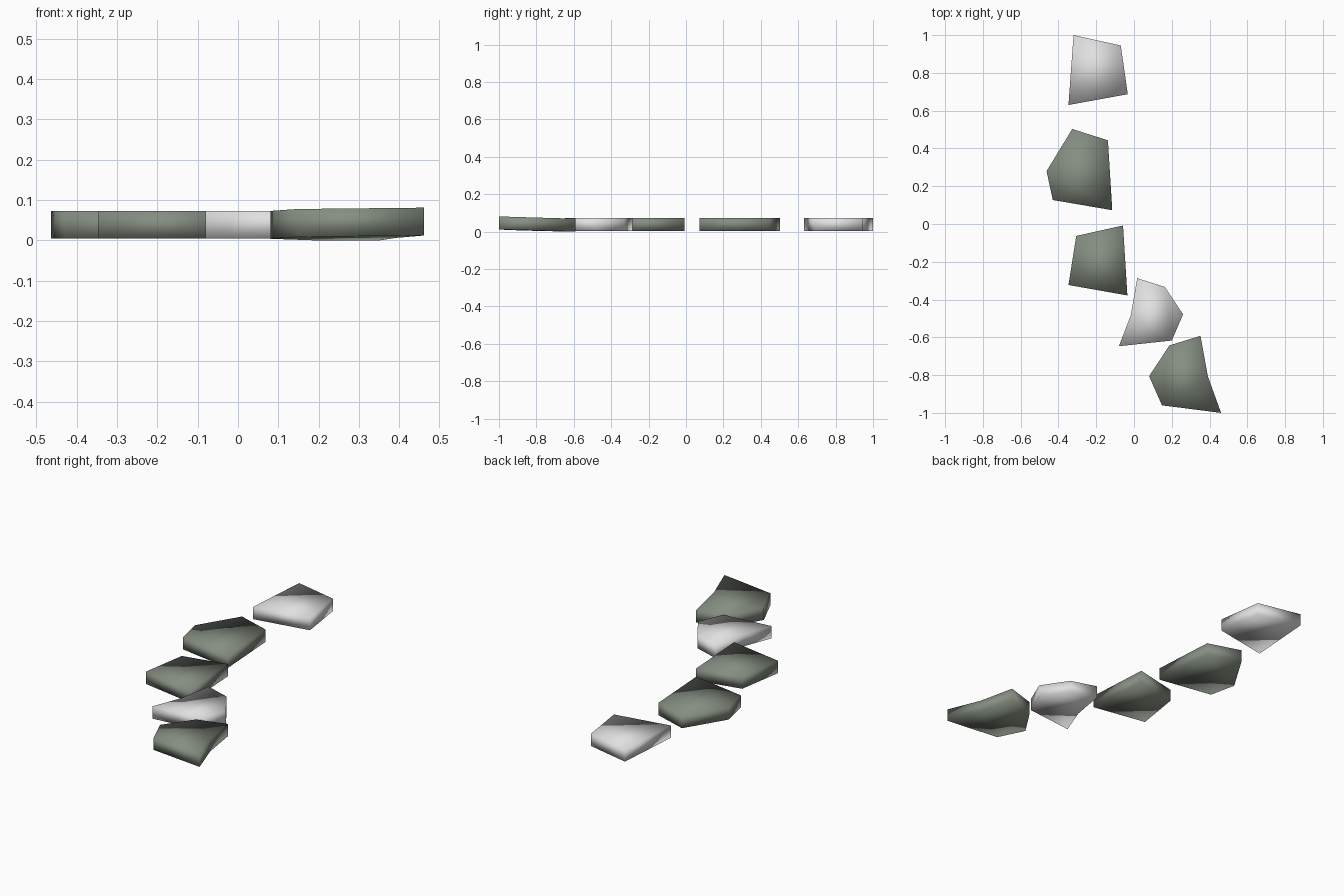
import bpy, bmesh

if "Cube" in bpy.data.objects:
    bpy.data.objects.remove(bpy.data.objects["Cube"])


def material(name, rgb):
    m = bpy.data.materials.new(name)
    m.diffuse_color = (*rgb, 1)
    m.use_nodes = True
    m.node_tree.nodes["Principled BSDF"].inputs["Base Color"].default_value = m.diffuse_color
    return m


light = material("pale_stone", (0.75, 0.75, 0.75))
dark = material("mossy_grey_stone", (0.235, 0.27, 0.22))
BASE, THICK = 0.004, 0.069


def paving_stone(name, outline, mat, floor=lambda x, y: BASE):
    """Slab with a polygon outline, resting on a (possibly tilted) floor."""
    bm = bmesh.new()
    face = bm.faces.new([bm.verts.new((x, y, floor(x, y))) for x, y in outline])
    top = bmesh.ops.extrude_face_region(bm, geom=[face], use_keep_orig=True)
    verts = [v for v in top["geom"] if isinstance(v, bmesh.types.BMVert)]
    bmesh.ops.translate(bm, verts=verts, vec=(0, 0, THICK))
    bmesh.ops.recalc_face_normals(bm, faces=bm.faces)
    for f in bm.faces:
        f.smooth = True
    mesh = bpy.data.meshes.new(name)
    bm.to_mesh(mesh)
    bm.free()
    mesh.materials.append(mat)
    obj = bpy.data.objects.new(name, mesh)
    bpy.context.collection.objects.link(obj)
    return obj


# Level stones, from the back of the path to the front
paving_stone("back_stone", [(-.32, 1), (-.07, .945), (-.033, .687), (-.347, .63)], light)
paving_stone("second_stone", [(-.327, .503), (-.138, .443), (-.115, .073),
                              (-.43, .127), (-.463, .28)], dark)
paving_stone("middle_stone", [(-.306, -.063), (-.058, -.008), (-.035, -.378),
                              (-.347, -.323)], dark)
paving_stone("fourth_stone", [(.017, -.287), (.163, -.333), (.26, -.478), (.2, -.617),
                              (-.08, -.647), (-.017, -.483)], light)

# Front stone, slightly tilted
paving_stone("front_stone", [(.352, -.592), (.187, -.643), (.08, -.806), (.148, -.96),
                             (.461, -1), (.391, -.806)], dark,
             lambda x, y: max(0, .007 * (x - .19) - .028 * (y + .64)))
